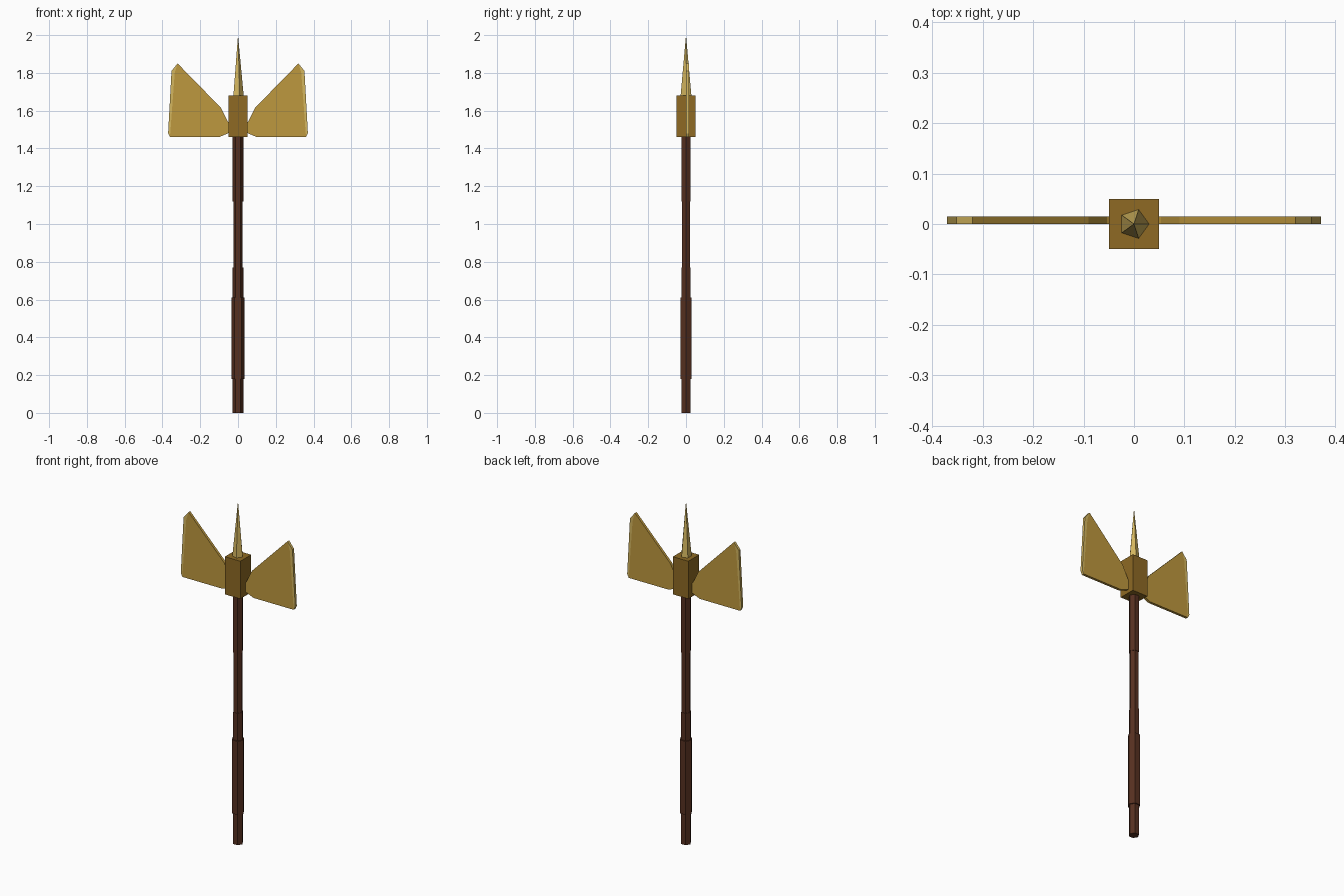
import bpy, bmesh, math

if "Cube" in bpy.data.objects:
    bpy.data.objects.remove(bpy.data.objects["Cube"])


def material(name, rgb):
    lin = [((c / 255 + 0.055) / 1.055) ** 2.4 for c in rgb]
    m = bpy.data.materials.new(name)
    m.diffuse_color = (*lin, 1)
    m.use_nodes = True
    m.node_tree.nodes["Principled BSDF"].inputs["Base Color"].default_value = m.diffuse_color
    return m


WOOD = material("dark_wood", (86, 48, 32))
BRONZE = material("dark_bronze", (142, 106, 36))
GOLD = material("gold", (190, 152, 62))
PALE = material("pale_gold", (212, 182, 95))


def finish(bm, name, mat):
    bmesh.ops.recalc_face_normals(bm, faces=bm.faces)
    me = bpy.data.meshes.new(name)
    bm.to_mesh(me)
    bm.free()
    me.materials.append(mat)
    ob = bpy.data.objects.new(name, me)
    bpy.context.collection.objects.link(ob)


def lathe(name, sides, rings, mat):
    """Low-poly turned part from (radius, z) rings, corner on +x."""
    bm = bmesh.new()
    loops = []
    for r, z in rings:
        if r == 0:
            loops.append([bm.verts.new((0, 0, z))] * sides)
        else:
            loops.append([bm.verts.new((r * math.cos(math.tau * i / sides),
                                        r * math.sin(math.tau * i / sides), z))
                          for i in range(sides)])
    for a, b in zip(loops, loops[1:]):
        for i in range(sides):
            j = (i + 1) % sides
            quad = [a[i], a[j], b[j], b[i]]
            bm.faces.new(list(dict.fromkeys(quad)))
    for ring, (r, z) in ((loops[0], rings[0]), (loops[-1], rings[-1])):
        if r:
            bm.faces.new(ring)
    finish(bm, name, mat)


def plate(name, outline, side, mat, y0=0.0, y1=0.015):
    """Flat plate with an x-z outline, mirrored by side."""
    bm = bmesh.new()
    front = [bm.verts.new((side * x, y0, z)) for x, z in outline]
    back = [bm.verts.new((side * x, y1, z)) for x, z in outline]
    bm.faces.new(front)
    bm.faces.new(back)
    for i in range(len(outline)):
        j = (i + 1) % len(outline)
        bm.faces.new([front[i], front[j], back[j], back[i]])
    finish(bm, name, mat)


# Six-sided handle with a slimmer middle and a thicker grip
lathe("shaft", 6, [(0.028, 0), (0.028, 0.77), (0.025, 0.77), (0.025, 1.12),
                   (0.028, 1.12), (0.028, 1.47)], WOOD)
lathe("grip", 6, [(0.035, 0.18), (0.035, 0.61)], WOOD)

# Square head block
bm = bmesh.new()
bmesh.ops.create_cube(bm, size=1)
for v in bm.verts:
    v.co = (v.co.x * 0.1, v.co.y * 0.1, 1.57 + v.co.z * 0.22)
finish(bm, "head_block", BRONZE)

# Five-sided top spike
lathe("spike", 5, [(0.03, 1.68), (0, 2.0)], PALE)

# Twin blades with paler cutting edges
BLADE = [(0.04, 1.485), (0.053, 1.48), (0.1, 1.46), (0.36, 1.46),
         (0.335, 1.8), (0.32, 1.85), (0.09, 1.615), (0.053, 1.54), (0.04, 1.53)]
EDGE = [(0.36, 1.46), (0.37, 1.48), (0.352, 1.81), (0.32, 1.85), (0.335, 1.8)]
for side, label in ((-1, "left"), (1, "right")):
    plate(label + "_blade", BLADE, side, GOLD)
    plate(label + "_cutting_edge", EDGE, side, PALE)
